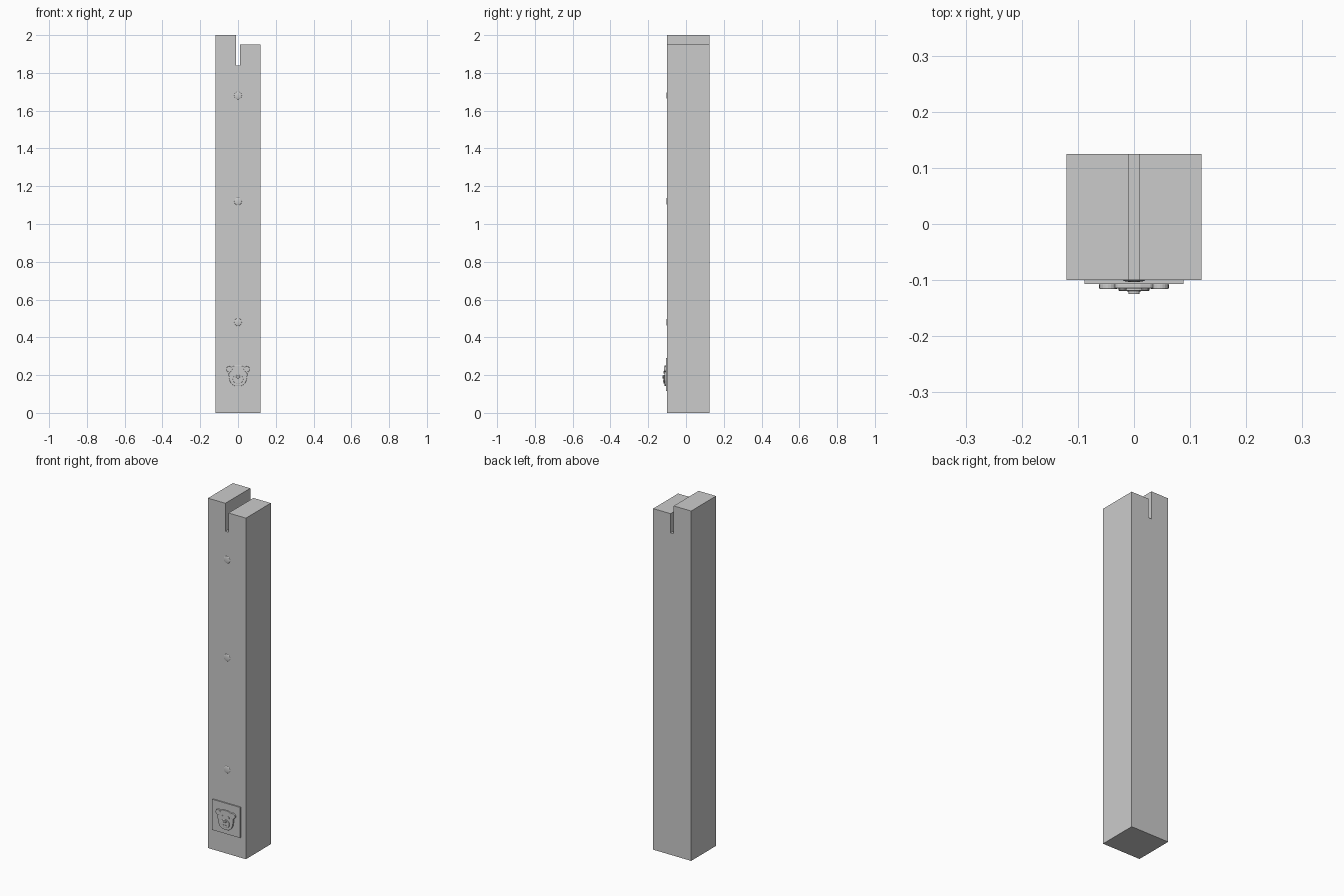
import bpy
import bmesh
from math import cos, sin, pi, radians

cube = bpy.data.objects.get("Cube")
if cube:
    bpy.data.objects.remove(cube, do_unlink=True)

grey = bpy.data.materials.new("plain grey")
grey.use_nodes = True
GREY = (0.6, 0.6, 0.6, 1)
grey.diffuse_color = GREY
grey.node_tree.nodes["Principled BSDF"].inputs["Base Color"].default_value = GREY


def slab(name, outline, y_front, y_back, bevel=0):
    """Extrude an x-z outline from front to back."""
    bm = bmesh.new()
    face = bm.faces.new([bm.verts.new((x, y_front, z)) for x, z in outline])
    ext = bmesh.ops.extrude_face_region(bm, geom=[face])
    moved = [v for v in ext["geom"] if isinstance(v, bmesh.types.BMVert)]
    bmesh.ops.translate(bm, verts=moved, vec=(0, y_back - y_front, 0))
    bmesh.ops.recalc_face_normals(bm, faces=bm.faces)
    mesh = bpy.data.meshes.new(name)
    bm.to_mesh(mesh)
    bm.free()
    mesh.materials.append(grey)
    obj = bpy.data.objects.new(name, mesh)
    bpy.context.collection.objects.link(obj)
    if bevel:
        mod = obj.modifiers.new("soft edge", "BEVEL")
        mod.width = bevel
        mod.segments = 2
    return obj


def oval(x, z, rx, rz, n=20):
    return [(x + rx * cos(2 * pi * i / n), z + rz * sin(2 * pi * i / n)) for i in range(n)]


def dome(name, x, y, z, rx, ry, rz):
    bpy.ops.mesh.primitive_uv_sphere_add(segments=24, ring_count=12, location=(x, y, z))
    obj = bpy.context.object
    obj.name = name
    obj.scale = (rx, ry, rz)
    obj.data.materials.append(grey)
    bpy.ops.object.shade_smooth_by_angle(angle=radians(40))


# Post with a slot between two tops of different height
slab("post", [(-0.12, 0), (0.12, 0), (0.12, 1.95), (0.01, 1.95), (0.01, 1.84),
              (-0.01, 1.84), (-0.01, 2), (-0.12, 2)], -0.1, 0.125)

# Shallow studs up the front
for i, z in enumerate((0.48, 1.12, 1.68)):
    dome(f"stud_{i + 1}", 0, -0.1, z, 0.02, 0.0035, 0.02)

# Plaque
slab("plaque", [(-0.088, 0.115), (0.088, 0.115), (0.088, 0.29), (-0.088, 0.29)], -0.107, -0.099)

# Animal head relief
half = [(0.018, 0.142), (0.035, 0.153), (0.045, 0.172), (0.05, 0.2), (0.047, 0.228),
        (0.03, 0.246), (0.012, 0.251)]
slab("head", half + [(-x, z) for x, z in reversed(half)], -0.115, -0.106, 0.002)
for side, s in (("left", 1), ("right", -1)):
    slab(side + "_ear", oval(s * 0.046, 0.231, 0.016, 0.016), -0.116, -0.106, 0.002)
    slab(side + "_eye", oval(s * 0.02, 0.215, 0.007, 0.007, 12), -0.118, -0.114)
slab("muzzle", oval(0, 0.178, 0.028, 0.023), -0.119, -0.114, 0.0015)
slab("nose", oval(0, 0.19, 0.01, 0.007, 16), -0.125, -0.118, 0.0015)
slab("mouth", oval(0, 0.168, 0.012, 0.003, 16), -0.121, -0.118)
